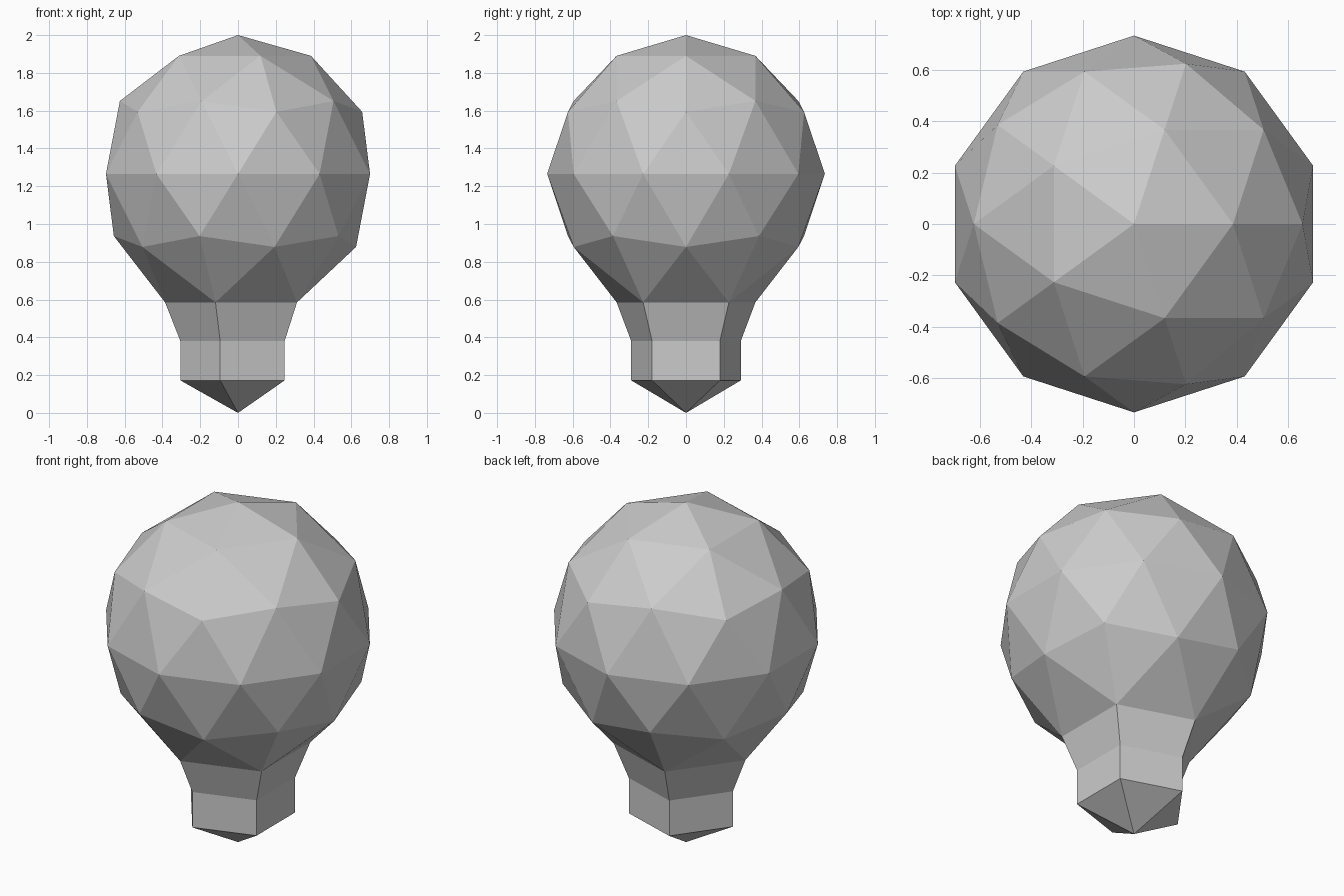
import bpy
import bmesh
from mathutils import Matrix

if "Cube" in bpy.data.objects:
    bpy.data.objects.remove(bpy.data.objects["Cube"])

RADIUS, CENTRE_Z = 0.735, 1.265

# Globe: low-poly icosphere
bm = bmesh.new()
bmesh.ops.create_icosphere(bm, subdivisions=2, radius=RADIUS,
                           matrix=Matrix.Translation((0, 0, CENTRE_Z)))


def bottom_cap():
    """Return the lowest vertex, its ring of neighbours and the cap faces."""
    tip = min(bm.verts, key=lambda v: v.co.z)
    ring = [e.other_vert(tip) for e in tip.link_edges]
    return tip, ring, list(tip.link_faces)


def shape_ring(radius, z):
    tip, ring, _ = bottom_cap()
    for v in ring:
        scale = radius / v.co.xy.length
        v.co = (v.co.x * scale, v.co.y * scale, z)


# Neck: pull the five-sided cap down, then extrude it twice
shape_ring(0.386, 0.585)
for radius, z in ((0.305, 0.38), (0.305, 0.172)):
    out = bmesh.ops.extrude_face_region(bm, geom=bottom_cap()[2])
    moved = [g for g in out["geom"] if isinstance(g, bmesh.types.BMVert)]
    bmesh.ops.translate(bm, vec=(0, 0, -0.2), verts=moved)
    shape_ring(radius, z)

# Contact: pointed tip on the ground
bottom_cap()[0].co = (0, 0, 0)

bmesh.ops.recalc_face_normals(bm, faces=bm.faces)
mesh = bpy.data.meshes.new("light_bulb")
bm.to_mesh(mesh)
bm.free()
bpy.context.collection.objects.link(bpy.data.objects.new("light_bulb", mesh))
